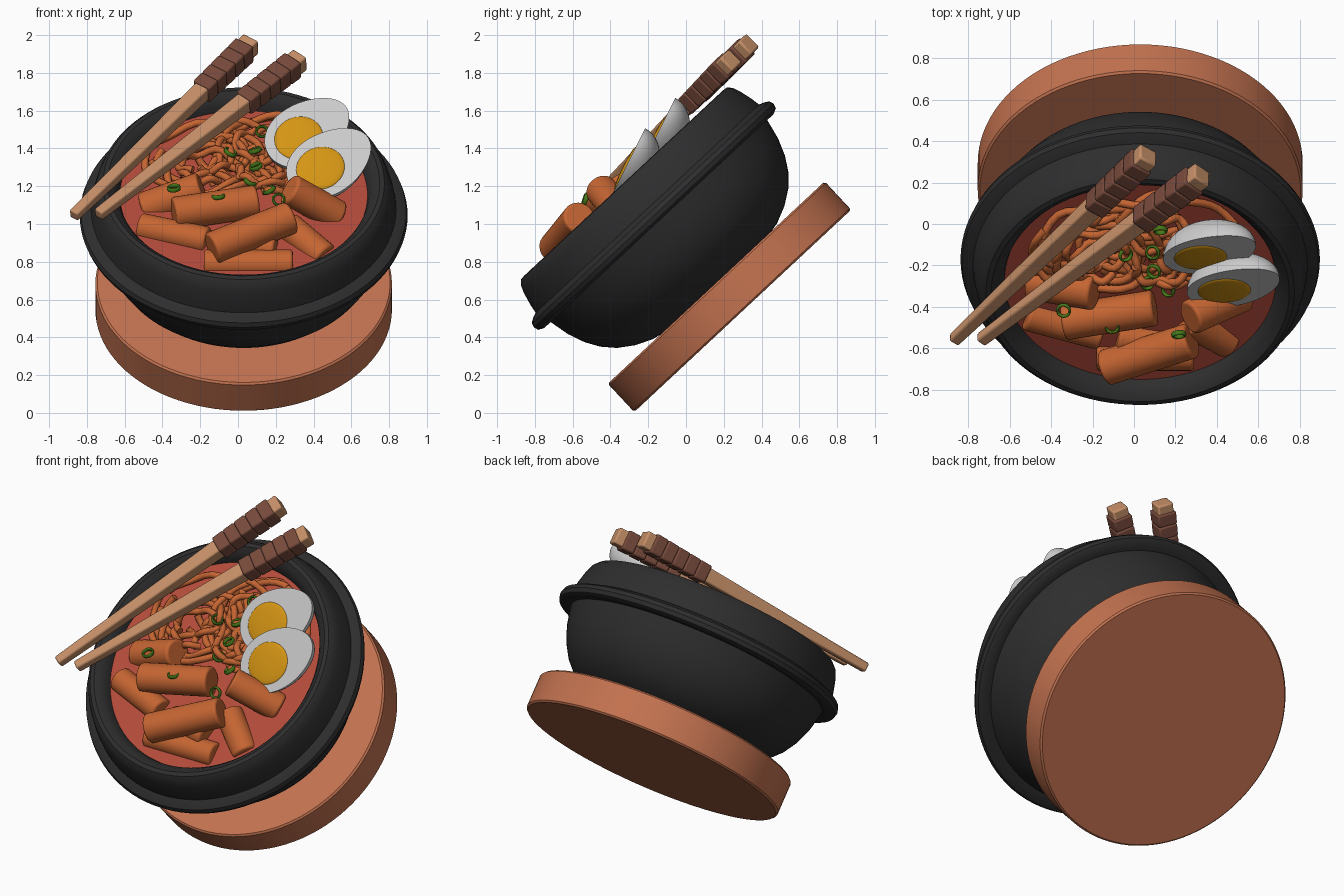
import bpy, bmesh, math, random
from mathutils import Matrix, Vector

if "Cube" in bpy.data.objects:
    bpy.data.objects.remove(bpy.data.objects["Cube"])

random.seed(4)
TILT = math.radians(43)
C, S = math.cos(TILT), math.sin(TILT)
# frame of the tilted tray: local z is the dish axis, origin under the tray
M = Matrix.Translation((0.03, 0.30, 0.54)) @ Matrix.Rotation(TILT, 4, 'X')
UP = M.to_3x3() @ Vector((0, 0, 1))


def mat(name, r, g, b):
    m = bpy.data.materials.new(name)
    m.diffuse_color = (r, g, b, 1)
    m.use_nodes = True
    m.node_tree.nodes["Principled BSDF"].inputs["Base Color"].default_value = m.diffuse_color
    return m


BLACK = mat("black_stone", .027, .027, .027)
CLAY = mat("terracotta", .55, .17, .08)
SOUP = mat("soup_red", .45, .07, .042)
ORANGE = mat("sauce_orange", .56, .13, .032)
WHITE = mat("egg_white", .72, .72, .72)
YOLK = mat("yolk", .66, .3, .007)
WOOD = mat("wood", .57, .28, .14)
WRAP = mat("wrap_brown", .19, .07, .045)
GREEN = mat("scallion_green", .06, .19, .01)


def finish(name, bm, material, matrix=None, bevel=0, segs=2, angle=35):
    bmesh.ops.recalc_face_normals(bm, faces=bm.faces)
    me = bpy.data.meshes.new(name)
    bm.to_mesh(me)
    bm.free()
    if matrix is not None:
        me.transform(matrix)
    me.materials.append(material)
    ob = bpy.data.objects.new(name, me)
    bpy.context.collection.objects.link(ob)
    if bevel:
        mod = ob.modifiers.new("bevel", 'BEVEL')
        mod.width, mod.segments = bevel, segs
    bpy.ops.object.select_all(action='DESELECT')
    ob.select_set(True)
    bpy.context.view_layer.objects.active = ob
    bpy.ops.object.shade_smooth_by_angle(angle=math.radians(angle))
    return ob


def lathe(name, profile, material, n=96):
    bm = bmesh.new()
    vs = [bm.verts.new((r, 0, z)) for r, z in profile]
    es = [bm.edges.new(p) for p in zip(vs, vs[1:])]
    bmesh.ops.spin(bm, geom=vs + es, cent=(0, 0, 0), axis=(0, 0, 1),
                   angle=2 * math.pi, steps=n, use_merge=False)
    bmesh.ops.remove_doubles(bm, verts=bm.verts, dist=1e-4)
    return finish(name, bm, material, M)


def at(x, z, h):
    """World point from its front-view x and z and its height h above the tray base."""
    u = (z - 0.54 - h * C) / S
    return Vector((x, 0.30 + u * C - h * S, z))


def frame(a, b):
    """Matrix at the middle of a-b, z along a-b, y near the dish axis."""
    d = (b - a).normalized()
    x = UP.cross(d).normalized()
    y = d.cross(x)
    m = Matrix((x, y, d)).transposed().to_4x4()
    return Matrix.Translation((a + b) / 2) @ m


# tray, bowl and soup
lathe("tray", [(0, 0), (.775, 0), (.785, .01), (.785, .195), (.775, .205), (0, .205)], CLAY)
lathe("bowl", [(0, .19), (.36, .195), (.45, .215), (.54, .255), (.62, .31), (.68, .375),
               (.725, .45), (.76, .54), (.785, .655), (.83, .65), (.86, .665), (.868, .69),
               (.86, .715), (.835, .73), (.808, .74), (.80, .79), (.782, .86), (.766, .90),
               (.745, .922), (.72, .925), (.69, .905), (.665, .87), (.65, .82), (.63, .72)], BLACK)
lathe("soup", [(0, .838), (.66, .838)], SOUP)

# rice cakes: x, z, height at both ends, radius
cakes = [(-.34, 1.055, .905, .10, 1.12, .905, .088), (-.14, .87, .92, .28, 1.035, .95, .088),
         (.27, 1.185, .985, .53, 1.04, .80, .085), (-.19, 1.19, .905, -.50, 1.08, .79, .088),
         (-.52, .985, .83, -.16, .91, .84, .075), (-.18, .79, .82, .29, .79, .82, .075),
         (.26, .99, .85, .46, .82, .80, .08), (-.08, .90, .84, .20, .87, .85, .075)]
for i, (x0, z0, h0, x1, z1, h1, r) in enumerate(cakes):
    a, b = at(x0, z0, h0), at(x1, z1, h1)
    bm = bmesh.new()
    bmesh.ops.create_cone(bm, cap_ends=True, segments=32, radius1=r, radius2=r, depth=(b - a).length)
    ob = finish(f"rice_cake_{i+1}", bm, ORANGE, frame(a, b), bevel=.015, segs=3)
    ob.modifiers["bevel"].limit_method = 'ANGLE'

# noodles: curling tubes lying on the back half of the soup
for i in range(20):
    cu = bpy.data.curves.new(f"noodle_{i+1}", 'CURVE')
    cu.dimensions = '3D'
    cu.bevel_depth, cu.bevel_resolution, cu.use_fill_caps = .02, 2, True
    sp = cu.splines.new('POLY')
    cx, cy = random.uniform(-.3, .25), random.uniform(.12, .36)
    rad, a0 = random.uniform(.10, .26), random.uniform(0, 6.3)
    sweep, h = random.uniform(3, 6.5), .85 + .045 * random.random()
    n = 36
    sp.points.add(n - 1)
    for k, p in enumerate(sp.points):
        t = k / (n - 1)
        a = a0 + sweep * t
        r = rad * (1 + .3 * math.sin(3 * t + i))
        x, y = cx + r * 1.15 * math.cos(a), cy + r * math.sin(a)
        f = min(1, .61 / math.hypot(x, y))
        p.co = (*(M @ Vector((x * f, y * f, h + .022 * math.sin(5 * a + i)))), 1)
    ob = bpy.data.objects.new(f"noodle_{i+1}", cu)
    cu.materials.append(ORANGE)
    bpy.context.collection.objects.link(ob)

# halved eggs: domed white behind a tilted cut face, yolk toward the lower end
face_n = Vector((0, -.894, .447))
side, rise = Vector((1, 0, 0)), Vector((0, .447, .894))
for i, (c, ang) in enumerate([(Vector((.37, -.145, 1.49)), 38), (Vector((.485, -.305, 1.33)), 38)]):
    a = math.radians(ang)
    long = side * math.cos(a) + rise * math.sin(a)
    short = face_n.cross(long)
    base = Matrix.Translation(c) @ Matrix((long, short, face_n)).transposed().to_4x4()
    bm = bmesh.new()
    bmesh.ops.create_uvsphere(bm, u_segments=48, v_segments=24, radius=1)
    g = bm.verts[:] + bm.edges[:] + bm.faces[:]
    cut = bmesh.ops.bisect_plane(bm, geom=g, plane_co=(0, 0, 0), plane_no=(0, 0, 1),
                                 dist=1e-4, clear_outer=True)
    bmesh.ops.holes_fill(bm, edges=[e for e in bm.edges if e.is_boundary])
    for v in bm.verts:
        w = 1 - .12 * v.co.x
        v.co = (v.co.x * .25, v.co.y * .175 * w, v.co.z * .165 * w)
    finish(f"egg_white_{i+1}", bm, WHITE, base)
    bm = bmesh.new()
    bmesh.ops.create_uvsphere(bm, u_segments=32, v_segments=16, radius=1)
    finish(f"egg_yolk_{i+1}", bm, YOLK,
           base @ Matrix.Translation((-.062, .0, 0)) @ Matrix.Diagonal((.132, .122, .014, 1)))

# scallion rings: front x, z and height
rings = [(-.34, 1.19, .965), (-.105, 1.146, .985), (-.04, 1.38, .92), (.127, 1.49, .92),
         (.09, 1.39, .92), (.095, 1.305, .92), (.065, 1.225, .90), (.165, 1.18, .89), (.216, 1.13, 1.0)]
for i, (x, z, h) in enumerate(rings):
    bpy.ops.mesh.primitive_torus_add(major_radius=.03, minor_radius=.007,
                                     major_segments=24, minor_segments=8)
    ob = bpy.context.object
    ob.name = f"scallion_{i+1}"
    ob.data.materials.append(GREEN)
    spin = Matrix.Rotation(random.uniform(-.6, .6), 4, 'X') @ Matrix.Rotation(random.uniform(-.6, .6), 4, 'Y')
    ob.matrix_world = (Matrix.Translation(at(x, z, h)) @ M.to_3x3().to_4x4() @ spin
                       @ Matrix.Diagonal((1, 1, 1.8, 1)))
    bpy.ops.object.shade_smooth()


def bar(name, a, b, w0, w1, material, bevel):
    """Square bar from a to b, tapering from width w0 to w1."""
    bm = bmesh.new()
    bmesh.ops.create_cube(bm, size=1)
    for v in bm.verts:
        w = w0 if v.co.z < 0 else w1
        v.co = (v.co.x * w, v.co.y * w, v.co.z * (b - a).length)
    finish(name, bm, material, frame(a, b), bevel=bevel)


# chopsticks with wrapped handles
sticks = [((-.87, -.56, 1.045), (.07, .335, 1.955)), ((-.74, -.56, 1.05), (.33, .24, 1.87))]
for i, (a, b) in enumerate(sticks):
    a, b = Vector(a), Vector(b)
    bar(f"chopstick_{i+1}", a, b, .055, .098, WOOD, .01)
    for k in range(5):
        t0, t1 = .72 + .049 * k, .72 + .049 * (k + 1)
        bar(f"chopstick_{i+1}_wrap_{k+1}", a.lerp(b, t0), a.lerp(b, t1),
            .108 + .002 * k, .11 + .002 * k, WRAP, .01)
